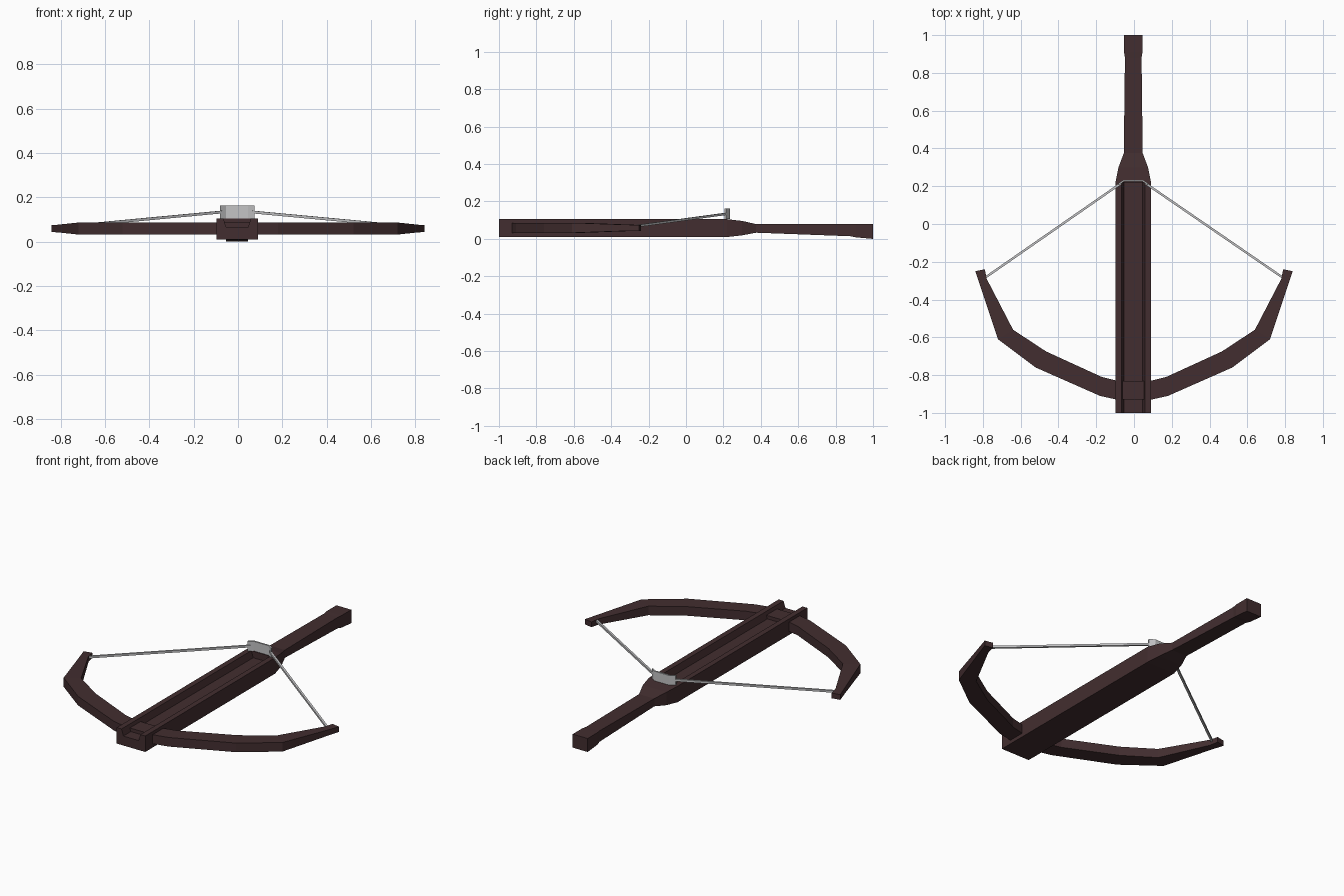
import bpy, bmesh
from mathutils import Vector

if "Cube" in bpy.data.objects:
    bpy.data.objects.remove(bpy.data.objects["Cube"])


def material(name, rgb):
    m = bpy.data.materials.new(name)
    m.diffuse_color = (*rgb, 1)
    m.use_nodes = True
    m.node_tree.nodes["Principled BSDF"].inputs["Base Color"].default_value = m.diffuse_color
    return m


WOOD = material("dark_wood", (0.055, 0.027, 0.029))
METAL = material("light_grey", (0.55, 0.55, 0.56))
CX = -0.004  # stock centre line


def loft(name, sections, mat):
    """Skin a row of equal-sided cross-sections and cap both ends."""
    bm = bmesh.new()
    rings = [[bm.verts.new(p) for p in s] for s in sections]
    n = len(rings[0])
    for a, b in zip(rings, rings[1:]):
        for i in range(n):
            j = (i + 1) % n
            bm.faces.new((a[i], a[j], b[j], b[i]))
    bm.faces.new(rings[0])
    bm.faces.new(rings[-1])
    bmesh.ops.recalc_face_normals(bm, faces=bm.faces)
    me = bpy.data.meshes.new(name)
    bm.to_mesh(me)
    bm.free()
    me.materials.append(mat)
    ob = bpy.data.objects.new(name, me)
    bpy.context.collection.objects.link(ob)
    return ob


# Grooved front of the stock
profile = [(-0.094, 0.01), (0.094, 0.01), (0.094, 0.105), (0.062, 0.105),
           (0.05, 0.066), (-0.05, 0.066), (-0.062, 0.105), (-0.094, 0.105)]
loft("grooved_stock",
     [[(CX + x, y, z) for x, z in profile] for y in (-1.0, 0.22)], WOOD)

# Tapered neck, grip and butt: y, half width, bottom, top
rear = [(0.22, 0.094, 0.01, 0.105), (0.30, 0.078, 0.019, 0.096),
        (0.375, 0.05, 0.033, 0.079), (0.88, 0.044, 0.014, 0.079),
        (0.91, 0.049, 0.008, 0.08), (1.0, 0.049, 0.0, 0.08)]
loft("rear_stock",
     [[(CX - w, y, b), (CX + w, y, b), (CX + w, y, t), (CX - w, y, t)]
      for y, w, b, t in rear], WOOD)

# Bow limbs: outer x, y, inner x, y, bottom, top
limb = [(0.0, -0.93, 0.0, -0.83, 0.032, 0.086),
        (0.09, -0.93, 0.09, -0.83, 0.032, 0.086),
        (0.18, -0.91, 0.17, -0.81, 0.032, 0.086),
        (0.52, -0.76, 0.465, -0.675, 0.032, 0.086),
        (0.72, -0.61, 0.64, -0.56, 0.032, 0.086),
        (0.815, -0.325, 0.78, -0.29, 0.042, 0.076),
        (0.84, -0.25, 0.79, -0.24, 0.043, 0.074)]
for side, s in (("right", 1), ("left", -1)):
    loft(side + "_limb",
         [[(s * ox, oy, b), (s * ix, iy, b), (s * ix, iy, t), (s * ox, oy, t)]
          for ox, oy, ix, iy, b, t in limb], WOOD)

    # Tight string from limb tip to string catch
    a = Vector((s * 0.788, -0.284, 0.066))
    c = Vector((CX + s * 0.064, 0.216, 0.134))
    d = (c - a).normalized()
    u = d.cross(Vector((0, 0, 1))).normalized() * 0.006
    v = u.cross(d).normalized() * 0.006
    loft(side + "_string",
         [[p + u + v, p - u + v, p - u - v, p + u - v] for p in (a, c)], METAL)

# Bent upright plate catching the string
bend = [(-0.078, 0.205), (-0.05, 0.224), (0.05, 0.224), (0.078, 0.205)]
loft("string_catch",
     [[(CX + x, y, 0.105), (CX + x, y + 0.01, 0.105),
       (CX + x, y + 0.01, 0.162), (CX + x, y, 0.162)] for x, y in bend], METAL)
